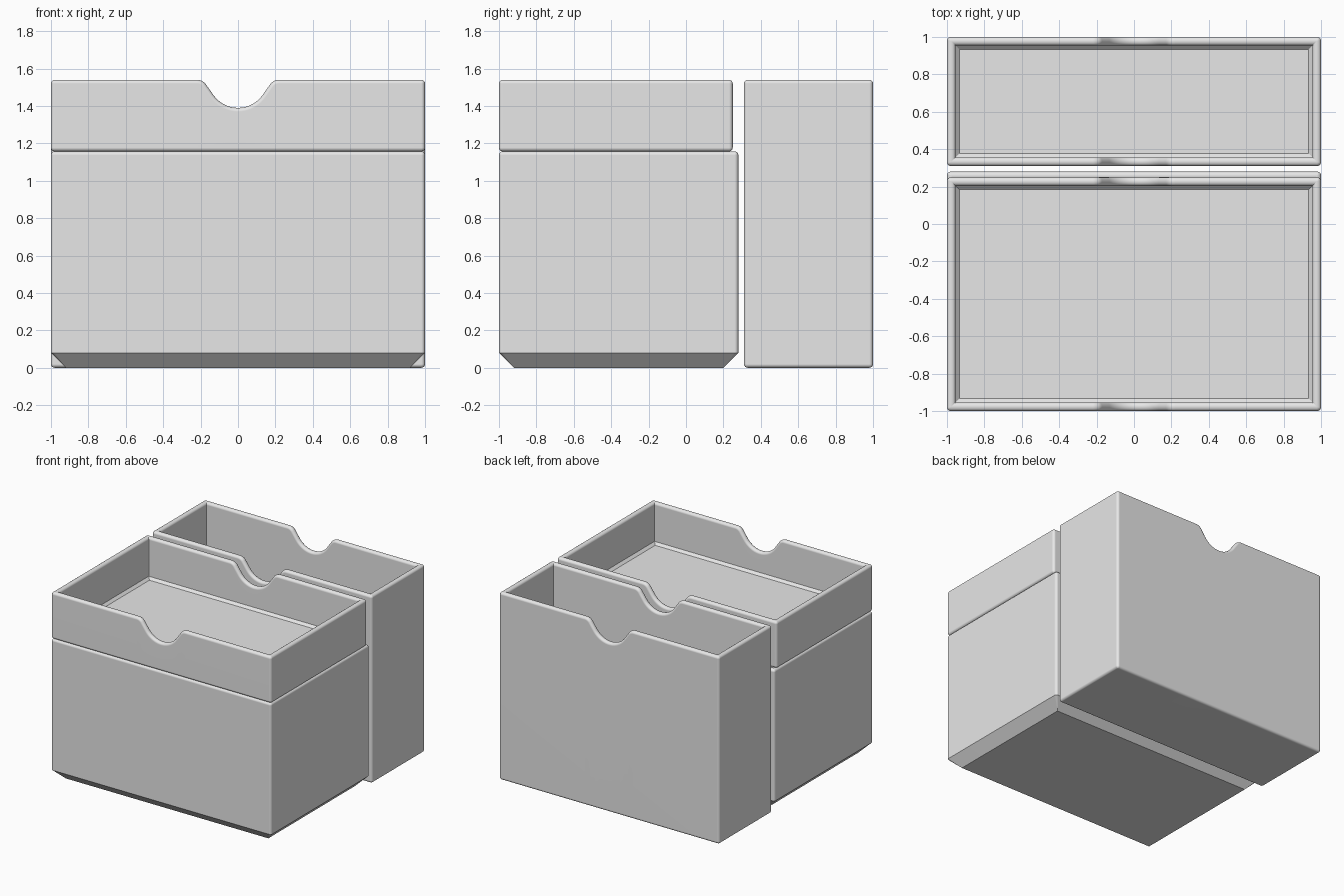
import bpy
import bmesh
from math import sin, cos, pi, radians

cube = bpy.data.objects.get("Cube")
if cube:
    bpy.data.objects.remove(cube, do_unlink=True)

grey = bpy.data.materials.new("light_grey")
grey.use_nodes = True
grey.diffuse_color = (0.8, 0.8, 0.8, 1)
bsdf = next(n for n in grey.node_tree.nodes if n.type == "BSDF_PRINCIPLED")
bsdf.inputs["Base Color"].default_value = (0.8, 0.8, 0.8, 1)

FILLET = 0.02    # rounding of corners and rims
WALL = 0.046     # wall thickness
STEPS = 4        # segments in each fillet


def notch_profile():
    """Finger notch from left to right: (x, depth below rim, normal x, normal z)."""
    low, r_low, r_top, slope, half_width, count = 0.15, 0.16, 0.06, radians(55), 0.22, 10
    half = []
    for i in range(count + 1):           # scooped bottom
        a = slope * i / count
        half.append((r_low * sin(a), low - r_low * (1 - cos(a)), -sin(a), cos(a)))
    for i in range(count, -1, -1):       # rounded shoulder
        a = slope * i / count
        half.append((half_width - r_top * sin(a), r_top * (1 - cos(a)), -sin(a), cos(a)))
    left = [(-x, d, -nx, nz) for x, d, nx, nz in reversed(half[1:])]
    return left + half


def outline(hx, hy, inset, notched):
    """Rounded rectangle, anticlockwise: (x, y, notch depth, normal x, normal z)."""
    r = max(FILLET - inset, 0.001)
    cx, cy = hx - inset - r, hy - inset - r
    corners = []
    for q, (sx, sy) in enumerate([(-1, -1), (1, -1), (1, 1), (-1, 1)]):
        arc = [pi + (q + i / STEPS) * pi / 2 for i in range(STEPS + 1)]
        corners.append([(sx * cx + r * cos(a), sy * cy + r * sin(a), 0, 0, 1) for a in arc])
    front, back = [], []
    if notched:
        front = [(x, inset - hy, d, nx, nz) for x, d, nx, nz in notch_profile()]
        back = [(x, hy - inset, d, nx, nz) for x, d, nx, nz in reversed(notch_profile())]
    return corners[0] + front + corners[1] + corners[2] + back + corners[3]


def make_bin(name, y0, y1, z0, z1, chamfer=0, notched=True):
    """Loft an open box: up the outside, over the rounded rim, down to the floor."""
    hx, hy, yc = 1.0, (y1 - y0) / 2, (y0 + y1) / 2
    quarter = [i / STEPS * pi / 2 for i in range(STEPS + 1)]
    rings = []                           # (inset, height, follows the rim)
    if chamfer:
        rings += [(chamfer, z0, False), (0, z0 + chamfer, False)]
    else:
        rings += [(FILLET * (1 - sin(a)), z0 + FILLET * (1 - cos(a)), False) for a in quarter]
    rings += [(FILLET * (1 - cos(a)), FILLET * (1 - sin(a)), True) for a in quarter]
    rings += [(WALL - FILLET * (1 - sin(a)), FILLET * (1 - cos(a)), True) for a in quarter]
    floor = z0 + WALL
    rings += [(WALL, floor + FILLET, False), (WALL + FILLET, floor, False)]

    bm = bmesh.new()
    loops = []
    for inset, h, on_rim in rings:
        loop = []
        for x, y, depth, nx, nz in outline(hx, hy, inset, notched):
            if on_rim:
                co = (x - nx * h, y + yc, z1 - depth - nz * h)
            else:
                co = (x, y + yc, h)
            loop.append(bm.verts.new(co))
        loops.append(loop)
    n = len(loops[0])
    for a, b in zip(loops, loops[1:]):
        for i in range(n):
            j = (i + 1) % n
            bm.faces.new((a[i], a[j], b[j], b[i]))
    bm.faces.new(list(reversed(loops[0])))
    bm.faces.new(loops[-1])
    bmesh.ops.recalc_face_normals(bm, faces=bm.faces)

    mesh = bpy.data.meshes.new(name)
    bm.to_mesh(mesh)
    bm.free()
    mesh.materials.append(grey)
    obj = bpy.data.objects.new(name, mesh)
    bpy.context.collection.objects.link(obj)
    bpy.ops.object.select_all(action="DESELECT")
    obj.select_set(True)
    bpy.context.view_layer.objects.active = obj
    bpy.ops.object.shade_smooth_by_angle(angle=radians(35))
    weighted = obj.modifiers.new("flat_walls", "WEIGHTED_NORMAL")
    weighted.keep_sharp = True
    return obj


# Large lower bin with a chamfered foot, shallow tray on top, tall bin behind
make_bin("lower_bin", -1.0, 0.28, 0.0, 1.157, chamfer=0.08, notched=False)
make_bin("upper_tray", -1.0, 0.25, 1.157, 1.54)
make_bin("rear_bin", 0.31, 1.0, 0.0, 1.54)
